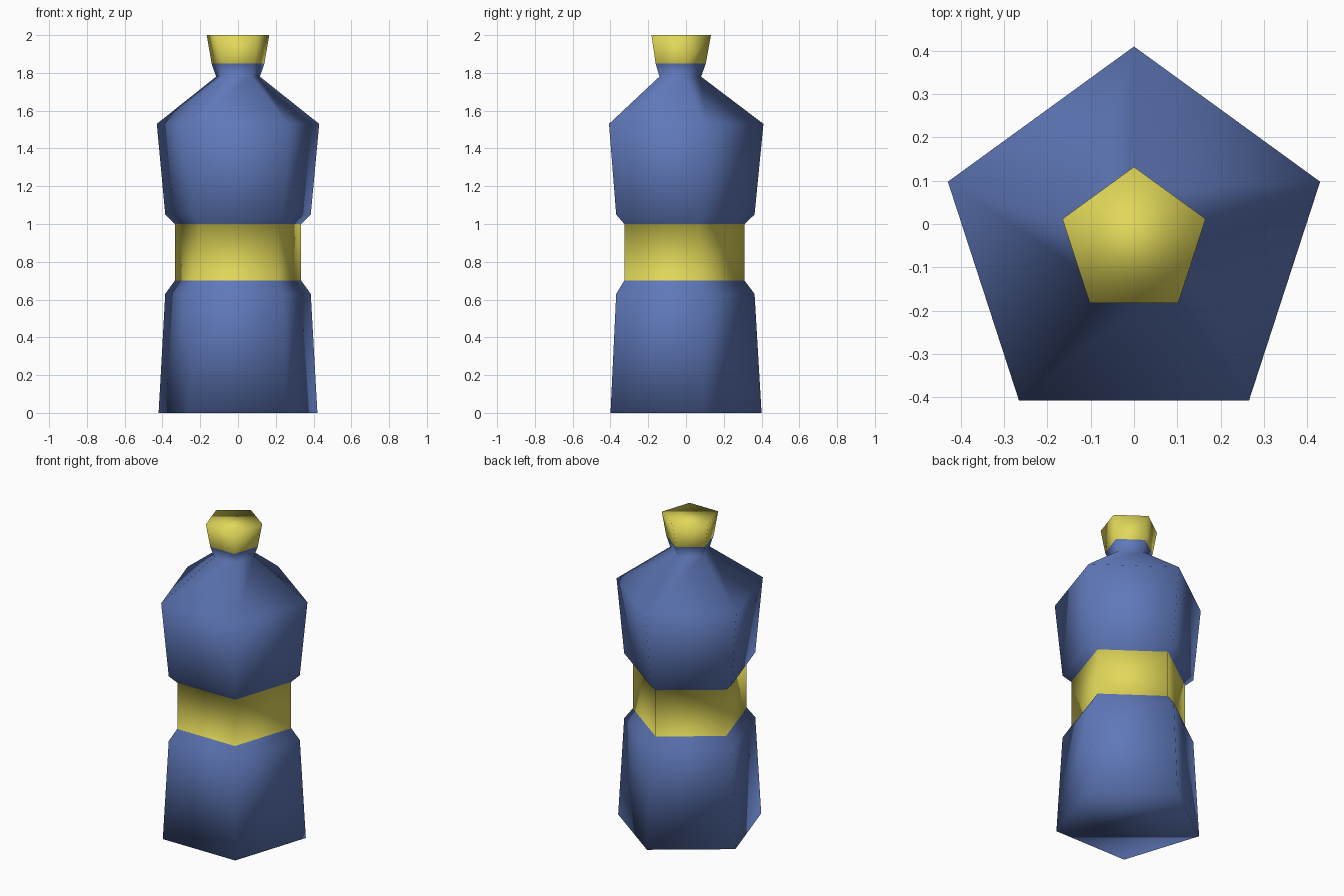
import bpy
import bmesh
import math

cube = bpy.data.objects.get("Cube")
if cube:
    bpy.data.objects.remove(cube, do_unlink=True)


def make_material(name, colour):
    mat = bpy.data.materials.new(name)
    mat.use_nodes = True
    mat.diffuse_color = (*colour, 1)
    mat.node_tree.nodes["Principled BSDF"].inputs["Base Color"].default_value = (*colour, 1)
    return mat


blue = make_material("blue body", (0.114, 0.188, 0.485))
yellow = make_material("yellow trim", (0.75, 0.68, 0.10))

SIDES = 5
AXIS_Y = -0.042  # centres the five-sided outline in y

# Bottle profile from base to cap: (corner radius, height)
profile = [
    (0.442, 0.0), (0.405, 0.63), (0.352, 0.70),    # lower body
    (0.352, 1.0), (0.405, 1.05), (0.452, 1.53),    # label band, upper body
    (0.122, 1.78), (0.147, 1.85), (0.174, 2.0),    # shoulder, neck, cap
]


def is_trim(z):
    """The label band and the cap are yellow."""
    return 0.70 < z < 1.0 or z > 1.85


bm = bmesh.new()

# Rings of corners, one corner pointing to the back
rings = []
for radius, z in profile:
    ring = []
    for i in range(SIDES):
        a = math.pi / 2 + math.tau * i / SIDES
        ring.append(bm.verts.new((radius * math.cos(a), AXIS_Y + radius * math.sin(a), z)))
    rings.append(ring)

# Side walls
for low, high in zip(rings, rings[1:]):
    for i in range(SIDES):
        j = (i + 1) % SIDES
        bm.faces.new((low[i], low[j], high[j], high[i]))

# Closed base and cap top
bm.faces.new(reversed(rings[0]))
bm.faces.new(rings[-1])

for face in bm.faces:
    face.smooth = True
    face.material_index = int(is_trim(face.calc_center_median().z))

mesh = bpy.data.meshes.new("bottle")
bm.to_mesh(mesh)
bm.free()
mesh.materials.append(blue)
mesh.materials.append(yellow)
bottle = bpy.data.objects.new("bottle", mesh)
bpy.context.collection.objects.link(bottle)
